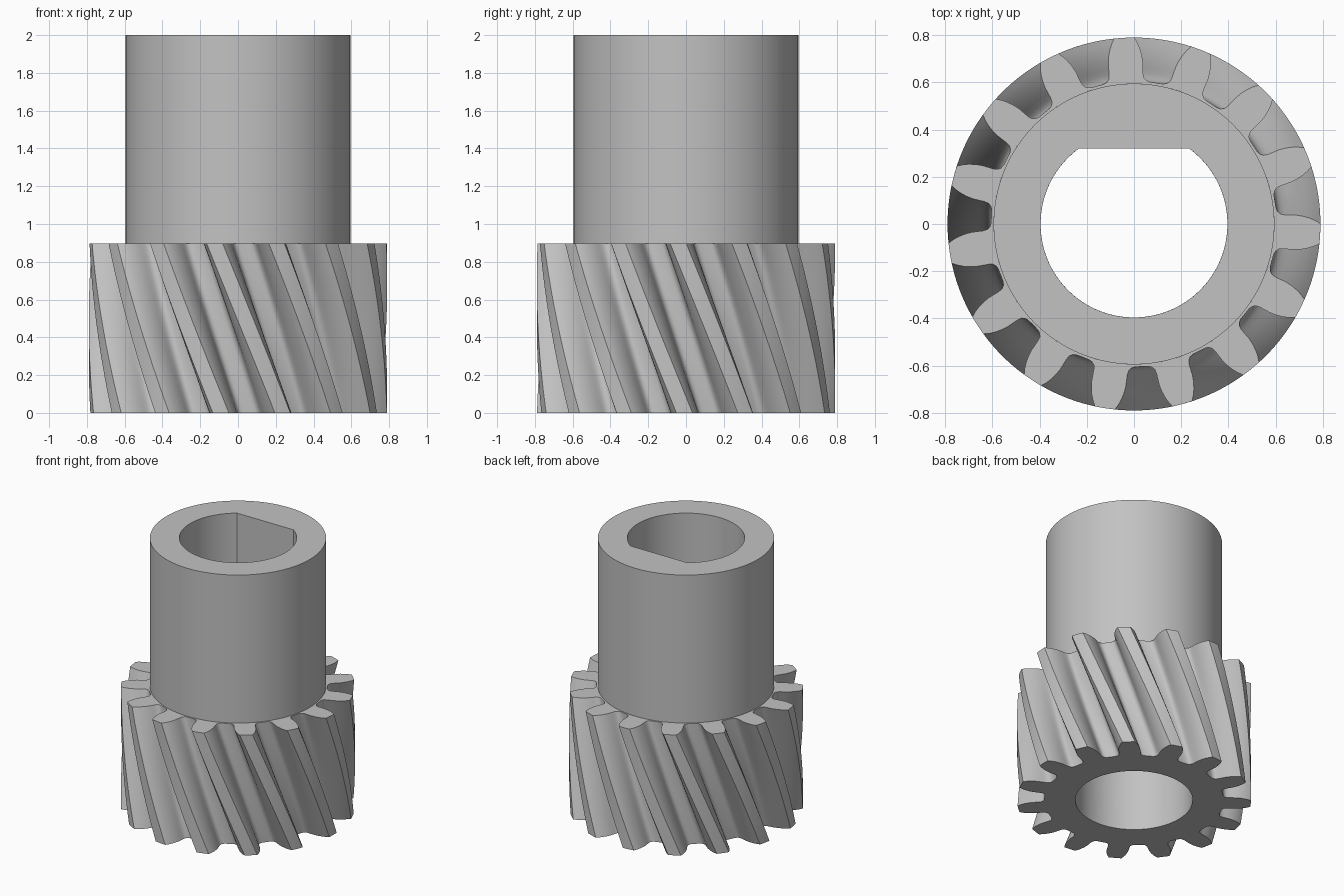
import bpy, bmesh
from math import radians, degrees, sin, cos, asin

if "Cube" in bpy.data.objects:
    bpy.data.objects.remove(bpy.data.objects["Cube"])

TEETH = 15
PITCH = 360 / TEETH
BORE, FLAT, HUB = 0.396, 0.32, 0.595
GEAR_TOP, TOP = 0.897, 2.0
PHASE, TWIST, LAYERS = 93, 26.4, 20

# One grey metal
steel = bpy.data.materials.new("grey_steel")
steel.use_nodes = True
grey = (0.54, 0.54, 0.54, 1)
steel.diffuse_color = grey
steel.node_tree.nodes["Principled BSDF"].inputs["Base Color"].default_value = grey


def ring(angles, radii, z, turn=0):
    """Closed loop of points from polar coordinates in degrees."""
    return [(r * cos(radians(a + turn)), r * sin(radians(a + turn)), z)
            for a, r in zip(angles, radii)]


def skin(name, rings):
    """Join successive rings with quads."""
    bm = bmesh.new()
    loops = [[bm.verts.new(p) for p in r] for r in rings]
    for low, high in zip(loops, loops[1:]):
        for i in range(len(low)):
            j = (i + 1) % len(low)
            bm.faces.new((low[i], low[j], high[j], high[i]))
    mesh = bpy.data.meshes.new(name)
    bm.to_mesh(mesh)
    bm.free()
    mesh.materials.append(steel)
    obj = bpy.data.objects.new(name, mesh)
    bpy.context.collection.objects.link(obj)
    bpy.ops.object.select_all(action="DESELECT")
    obj.select_set(True)
    bpy.context.view_layer.objects.active = obj
    bpy.ops.object.shade_smooth_by_angle(angle=radians(33))
    return obj


# Half tooth: (half angle in degrees, radius) from tip down to root
half = [(1.6, 0.79), (3.1, 0.79), (4.1, 0.768), (4.9, 0.745), (5.6, 0.718),
        (6.1, 0.69), (6.3, 0.662), (6.45, 0.64), (6.9, 0.622),
        (7.9, 0.611), (9.3, 0.606)]
tooth = [(-a, r) for a, r in reversed(half)] + [(0, 0.79)] + half + [(PITCH / 2, 0.605)]
outline = [(PHASE + k * PITCH + a, r) for k in range(TEETH) for a, r in tooth]
angles = [a for a, r in outline]
radii = [r for a, r in outline]
count = len(angles)

# Helical gear: round bore downwards, teeth upwards, shoulder in to the hub
steps = [i / LAYERS for i in range(LAYERS + 1)]
bore = [ring(angles, [BORE] * count, GEAR_TOP * (1 - t), TWIST * t) for t in steps]
teeth = [ring(angles, radii, GEAR_TOP * t, TWIST * (1 - t)) for t in steps]
shoulder = ring(angles, [HUB] * count, GEAR_TOP)
skin("helical_gear", bore + teeth + [shoulder])

# Hub: round sleeve with a flat on the back of its bore
corner = degrees(asin(FLAT / BORE))
turns = sorted([2.0 * i for i in range(180)] + [corner, 180 - corner])
n = len(turns)
d_bore = [min(BORE, FLAT / sin(radians(a))) if 0 < a < 180 else BORE for a in turns]
skin("hub_sleeve", [ring(turns, [HUB] * n, GEAR_TOP),
                    ring(turns, [HUB] * n, TOP),
                    ring(turns, d_bore, TOP),
                    ring(turns, d_bore, GEAR_TOP),
                    ring(turns, [BORE] * n, GEAR_TOP)])
